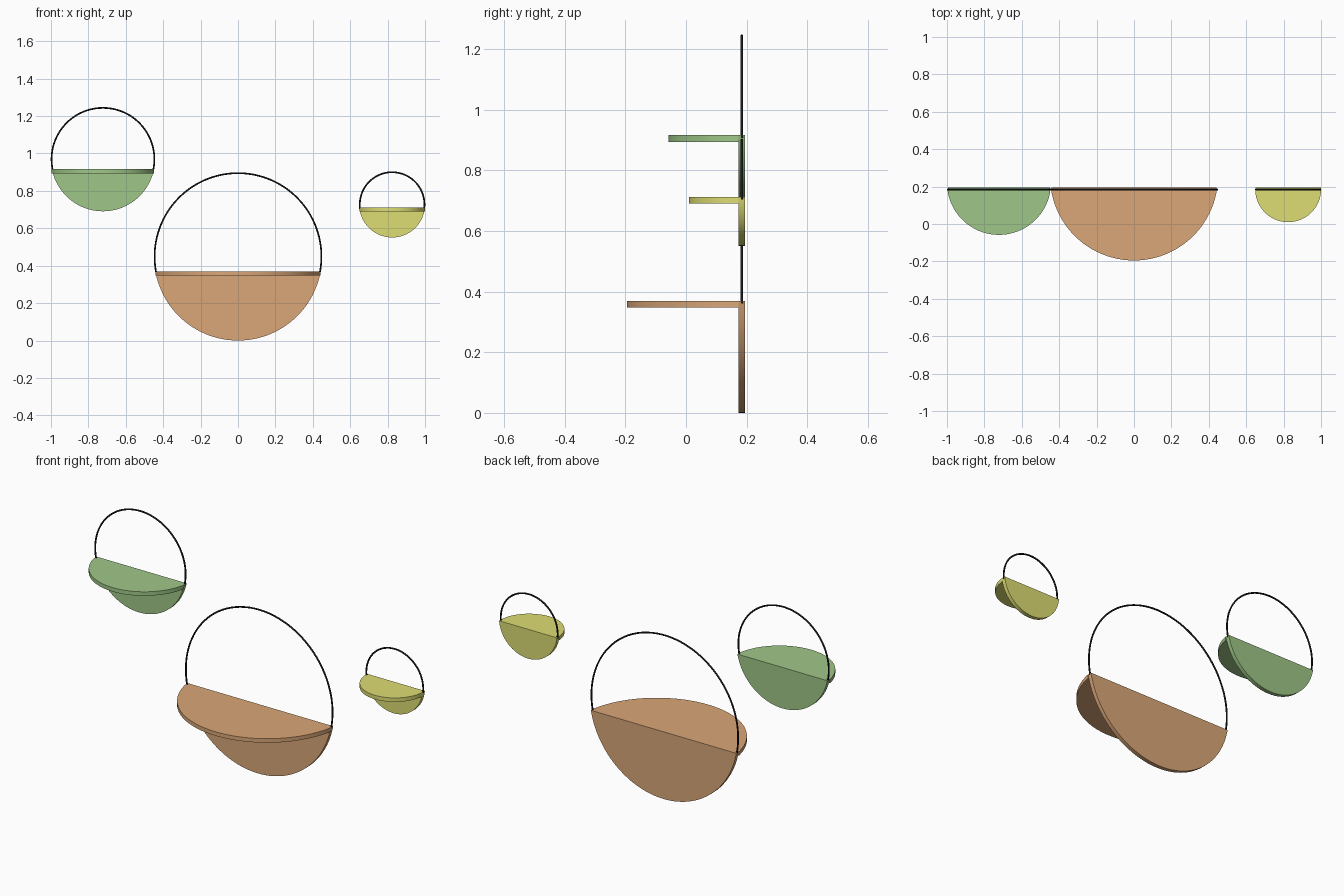
import bpy, bmesh, math
from mathutils import Vector

if "Cube" in bpy.data.objects:
    bpy.data.objects.remove(bpy.data.objects["Cube"])

BACK, FRONT = 0.195, 0.173      # back and front faces of the wall panels
THICK = 0.022                   # board thickness
WIRE = 0.0045                   # hoop wire radius


def material(name, rgb):
    m = bpy.data.materials.new(name)
    m.diffuse_color = (*rgb, 1)
    m.use_nodes = True
    m.node_tree.nodes["Principled BSDF"].inputs["Base Color"].default_value = m.diffuse_color
    return m


def segment_board(name, r, depth, place, extrude, mat):
    """Circle segment of given depth, chord on v=0, extruded to a board."""
    half = math.acos((r - depth) / r)
    n = 72
    bm = bmesh.new()
    pts = []
    for i in range(n + 1):
        a = -half + 2 * half * i / n
        pts.append(bm.verts.new(place(r * math.sin(a), r * math.cos(a) - (r - depth))))
    face = bm.faces.new(pts)
    res = bmesh.ops.extrude_face_region(bm, geom=[face])
    moved = [g for g in res["geom"] if isinstance(g, bmesh.types.BMVert)]
    bmesh.ops.translate(bm, verts=moved, vec=Vector(extrude))
    bmesh.ops.recalc_face_normals(bm, faces=bm.faces)
    me = bpy.data.meshes.new(name)
    bm.to_mesh(me)
    bm.free()
    ob = bpy.data.objects.new(name, me)
    bpy.context.collection.objects.link(ob)
    me.materials.append(mat)
    bpy.context.view_layer.objects.active = ob
    ob.select_set(True)
    bpy.ops.object.shade_smooth_by_angle(angle=math.radians(30))
    ob.select_set(False)


def hoop(name, cx, cz, r, chord_z, mat):
    """Wire arc rising from the two ends of the chord."""
    start = math.asin((chord_z - 0.008 - cz) / r)
    n = 80
    cu = bpy.data.curves.new(name, "CURVE")
    cu.dimensions = "3D"
    cu.bevel_depth = WIRE
    cu.bevel_resolution = 2
    cu.use_fill_caps = True
    sp = cu.splines.new("POLY")
    sp.points.add(n)
    for i, p in enumerate(sp.points):
        a = start + (math.pi - 2 * start) * i / n
        p.co = (cx + r * math.cos(a), (BACK + FRONT) / 2, cz + r * math.sin(a), 1)
    ob = bpy.data.objects.new(name, cu)
    cu.materials.append(mat)
    bpy.context.collection.objects.link(ob)


black = material("black_wire", (0.012, 0.012, 0.012))

# name, colour, centre x, centre z, radius, shelf top z, shelf front y
shelves = [
    ("large", (0.70, 0.386, 0.188), 0.0, 0.449, 0.449, 0.369, -0.195),
    ("medium", (0.347, 0.571, 0.246), -0.722, 0.969, 0.278, 0.916, -0.058),
    ("small", (0.723, 0.723, 0.174), 0.824, 0.727, 0.176, 0.712, 0.010),
]

for name, rgb, cx, cz, r, top, front in shelves:
    mat = material(name + "_paint", rgb)
    # wall panel hanging below the chord
    segment_board(name + "_back_panel", r, top - (cz - r),
                  lambda u, v: (cx + u, FRONT, top - v), (0, BACK - FRONT, 0), mat)
    # shelf reaching forward from the panel
    segment_board(name + "_shelf", r, FRONT - front,
                  lambda u, v: (cx + u, FRONT - v, top), (0, 0, -THICK), mat)
    # wire hoop above
    hoop(name + "_hoop", cx, cz, r - WIRE * 0.7, top, black)
